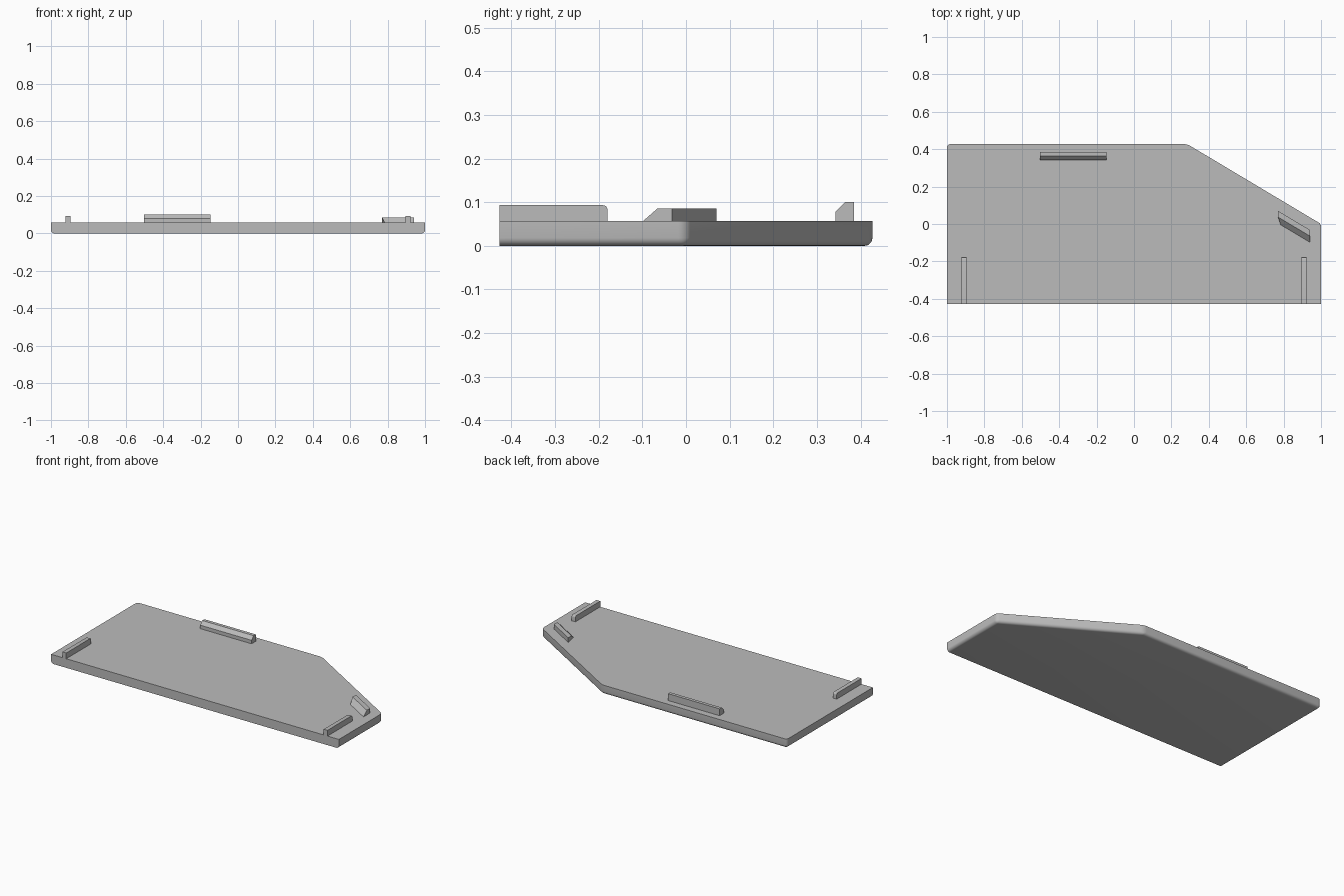
import bpy, bmesh
from mathutils import Vector

cube = bpy.data.objects.get("Cube")
if cube:
    bpy.data.objects.remove(cube, do_unlink=True)

grey = bpy.data.materials.new("plain_grey")
grey.use_nodes = True
COLOUR = (0.5, 0.5, 0.5, 1)
grey.diffuse_color = COLOUR
grey.node_tree.nodes["Principled BSDF"].inputs["Base Color"].default_value = COLOUR

TOP = 0.057    # upper face of the panel
BACK = 0.427   # half depth of the panel
SINK = 0.052   # ribs start slightly inside the panel


def loft(name, start, end, round_edge=None, radius=0.0, segments=5):
    """Solid between two matching outlines; round_edge(a, b) picks edges to round."""
    bm = bmesh.new()
    a = [bm.verts.new(p) for p in start]
    b = [bm.verts.new(p) for p in end]
    bm.faces.new(a)
    bm.faces.new(b[::-1])
    for i in range(len(a)):
        j = (i + 1) % len(a)
        bm.faces.new((a[i], b[i], b[j], a[j]))
    bmesh.ops.recalc_face_normals(bm, faces=bm.faces)
    if round_edge:
        edges = [e for e in bm.edges if round_edge(e.verts[0].co, e.verts[1].co)]
        bmesh.ops.bevel(bm, geom=edges, offset=radius, segments=segments,
                        profile=0.5, affect='EDGES', clamp_overlap=True)
    mesh = bpy.data.meshes.new(name)
    bm.to_mesh(mesh)
    bm.free()
    mesh.materials.append(grey)
    obj = bpy.data.objects.new(name, mesh)
    bpy.context.collection.objects.link(obj)
    bpy.ops.object.select_all(action='DESELECT')
    obj.select_set(True)
    bpy.context.view_layer.objects.active = obj
    bpy.ops.object.shade_smooth_by_angle(angle=0.5)
    return obj


# Panel: clipped rectangle, rounded below and at the rear corners, sharp in front
outline = [(-1, -BACK), (1, -BACK), (1, 0), (0.285, BACK), (-1, BACK)]


def panel_edge(a, b):
    vertical = abs(a.z - b.z) > 0.01
    if vertical:
        return a.y > -0.4
    return a.z < 0.01 and max(a.y, b.y) > -0.4


loft("panel", [(x, y, 0) for x, y in outline], [(x, y, TOP) for x, y in outline],
     panel_edge, 0.018)

# Guide rails at the front, with the upper rear edge rounded
for side, name in ((-1, "right_rail"), (1, "left_rail")):
    profile = [(-BACK, SINK), (-0.18, SINK), (-0.18, 0.093), (-BACK, 0.093)]
    loft(name, [(side * 0.895, y, z) for y, z in profile],
         [(side * 0.921, y, z) for y, z in profile],
         lambda a, b: min(a.y, b.y) > -0.2 and min(a.z, b.z) > 0.09, 0.01, 4)

# Rear clip with a chamfered front
profile = [(0.343, SINK), (0.343, 0.079), (0.364, 0.1), (0.385, 0.1), (0.385, SINK)]
loft("rear_clip", [(-0.503, y, z) for y, z in profile],
     [(-0.146, y, z) for y, z in profile])

# Corner clip running parallel to the clipped edge, with a sloping front
profile = [(-0.098, SINK), (-0.098, TOP), (-0.065, 0.086), (-0.032, 0.086), (-0.032, SINK)]
end = [Vector((0.941, y, z)) for y, z in profile]
length = 0.171
start = []
for p in end:
    run = length - (0.014 if p.y < -0.09 else 0)
    start.append(p + Vector((-run, run * 0.597, 0)))
loft("corner_clip", start, end)
